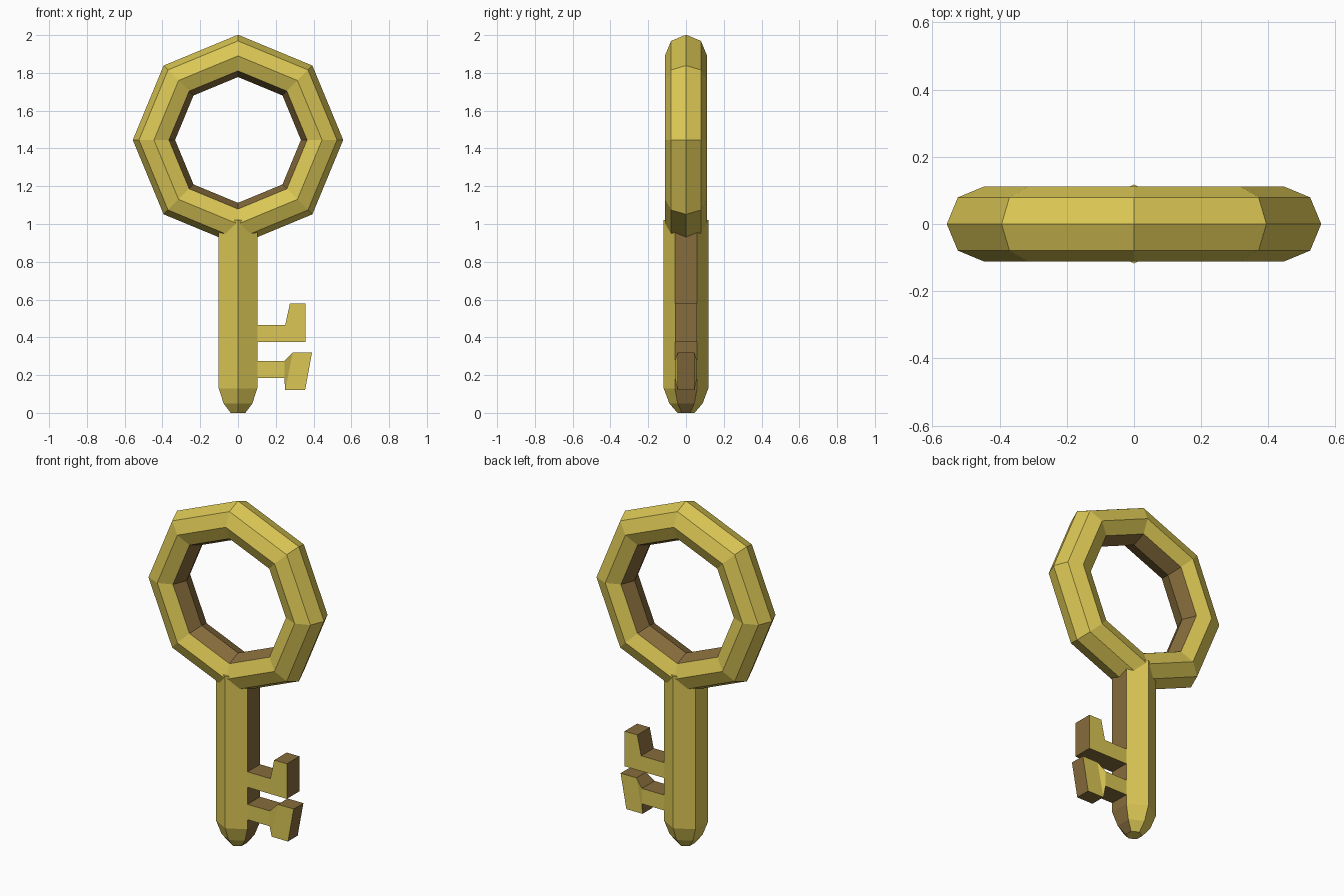
import bpy, bmesh
from math import sin, cos, pi
from mathutils import Vector

if "Cube" in bpy.data.objects:
    bpy.data.objects.remove(bpy.data.objects["Cube"])


def material(name, color):
    m = bpy.data.materials.new(name)
    m.diffuse_color = (*color, 1)
    m.use_nodes = True
    m.node_tree.nodes["Principled BSDF"].inputs["Base Color"].default_value = m.diffuse_color
    return m


GOLD = material("gold", (0.71, 0.57, 0.09))
BROWN = material("brown", (0.24, 0.15, 0.045))


def loft(name, sections, brown_sides, loop=False):
    """Bridge equal-sized sections; the listed side indices become brown."""
    bm = bmesh.new()
    rows = [[bm.verts.new(p) for p in s] for s in sections]
    n = len(rows[0])
    pairs = list(zip(rows, rows[1:]))
    if loop:
        pairs.append((rows[-1], rows[0]))
    for a, b in pairs:
        for i in range(n):
            j = (i + 1) % n
            f = bm.faces.new((a[i], a[j], b[j], b[i]))
            f.material_index = int(i in brown_sides)
    if not loop:
        bm.faces.new(rows[0])
        end = bm.faces.new(rows[-1])
        end.material_index = int("end" in brown_sides)
    bmesh.ops.recalc_face_normals(bm, faces=bm.faces)
    me = bpy.data.meshes.new(name)
    bm.to_mesh(me)
    bm.free()
    me.materials.append(GOLD)
    me.materials.append(BROWN)
    ob = bpy.data.objects.new(name, me)
    bpy.context.collection.objects.link(ob)
    return ob


# Ring handle: 8 segments, 8-sided tube, brown inner bands
def tube_section(a, major=0.445, minor=0.112, zc=1.445):
    pts = []
    for k in range(8):
        t = k * pi / 4
        r = major + minor * cos(t)
        pts.append(Vector((r * sin(a), minor * sin(t), zc + r * cos(a))))
    return pts


loft("ring_handle", [tube_section(i * pi / 4) for i in range(8)], {3, 4}, loop=True)

# Hexagonal shaft with a rounded tip, brown on the tooth side
shaft_profile = [(0.045, 0), (0.088, 0.05), (0.118, 0.13), (0.118, 1.02)]
loft("shaft",
     [[Vector((r * cos(a), r * sin(a), z)) for a in (-pi / 6 + k * pi / 3 for k in range(6))]
      for r, z in shaft_profile], {0})


# Teeth: each section is (bottom x, bottom z, top x, top z, half thickness)
def tooth(name, sections):
    loft(name, [[Vector(p) for p in ((xb, -h, zb), (xb, h, zb), (xt, h, zt), (xt, -h, zt))]
                for xb, zb, xt, zt, h in sections], {0, 2, "end"})


tooth("upper_tooth", [(0.09, 0.375, 0.09, 0.465, 0.058),
                      (0.25, 0.375, 0.25, 0.465, 0.058),
                      (0.275, 0.375, 0.275, 0.58, 0.058),
                      (0.357, 0.375, 0.357, 0.58, 0.058)])
tooth("lower_tooth", [(0.09, 0.185, 0.09, 0.275, 0.058),
                      (0.245, 0.185, 0.245, 0.275, 0.058),
                      (0.25, 0.12, 0.29, 0.32, 0.045),
                      (0.355, 0.12, 0.392, 0.32, 0.045)])
